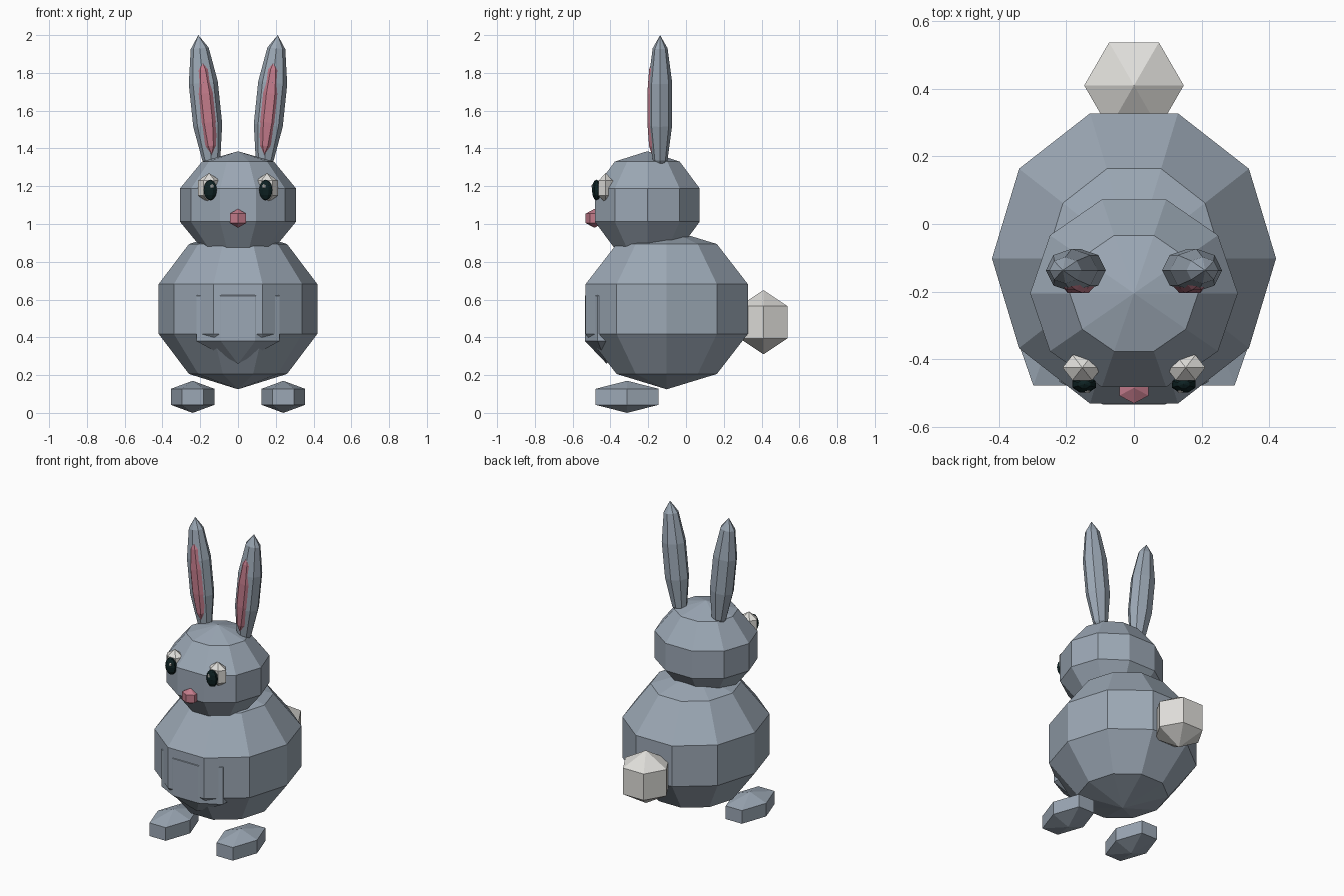
import bpy, math

if "Cube" in bpy.data.objects:
    bpy.data.objects.remove(bpy.data.objects["Cube"])

def mat(name, r, g, b):
    m = bpy.data.materials.new(name)
    m.diffuse_color = (r, g, b, 1)
    m.use_nodes = True
    m.node_tree.nodes["Principled BSDF"].inputs["Base Color"].default_value = m.diffuse_color
    return m

FUR = mat("grey_fur", 0.33, 0.39, 0.46)
WHITE = mat("soft_white", 0.74, 0.73, 0.70)
PINK = mat("pink", 0.55, 0.20, 0.26)
DARK = mat("dark_eye", 0.004, 0.015, 0.016)

def ball(name, material, loc, radii, segs, rings, turn=0.0, tilt=0.0):
    """Flat-shaded low-poly ellipsoid; turn spins its facets, tilt leans it in x."""
    bpy.ops.mesh.primitive_uv_sphere_add(segments=segs, ring_count=rings, radius=1)
    ob = bpy.context.object
    ob.name = name
    c, s = math.cos(math.radians(turn)), math.sin(math.radians(turn))
    for v in ob.data.vertices:
        x, y, z = v.co
        v.co = ((c * x - s * y) * radii[0], (s * x + c * y) * radii[1], z * radii[2])
    ob.location = loc
    ob.rotation_euler = (0, math.radians(tilt), 0)
    ob.data.materials.append(material)
    return ob

# Body, belly patch and head
ball("body", FUR, (0, -0.102, 0.55), (0.442, 0.475, 0.425), 10, 5, 18)
ball("belly", FUR, (0, -0.42, 0.50), (0.275, 0.143, 0.24), 8, 3, 22.5)
ball("head", FUR, (0, -0.205, 1.10), (0.323, 0.307, 0.285), 10, 5, 18)

# Tail and nose
ball("tail", WHITE, (0, 0.41, 0.48), (0.17, 0.17, 0.17), 6, 3, 30)
ball("nose", PINK, (0, -0.485, 1.03), (0.058, 0.053, 0.05), 6, 3)

# Mirrored parts
for side, s in (("left", 1), ("right", -1)):
    ball(side + "_foot", FUR, (s * 0.24, -0.312, 0.085), (0.133, 0.222, 0.085), 6, 3, 30)
    ball(side + "_ear", FUR, (s * 0.172, -0.137, 1.635), (0.081, 0.067, 0.367), 8, 5, 0, s * 6)
    ball(side + "_inner_ear", PINK, (s * 0.165, -0.18, 1.615), (0.047, 0.030, 0.25), 6, 5, 30, s * 6)
    ball(side + "_eye_white", WHITE, (s * 0.153, -0.425, 1.19), (0.067, 0.050, 0.08), 6, 3, 30)
    ball(side + "_pupil", DARK, (s * 0.147, -0.474, 1.18), (0.038, 0.026, 0.055), 8, 6, 22.5)
    ball(side + "_eye_glint", WHITE, (s * 0.137, -0.494, 1.20), (0.010, 0.008, 0.012), 6, 3)
